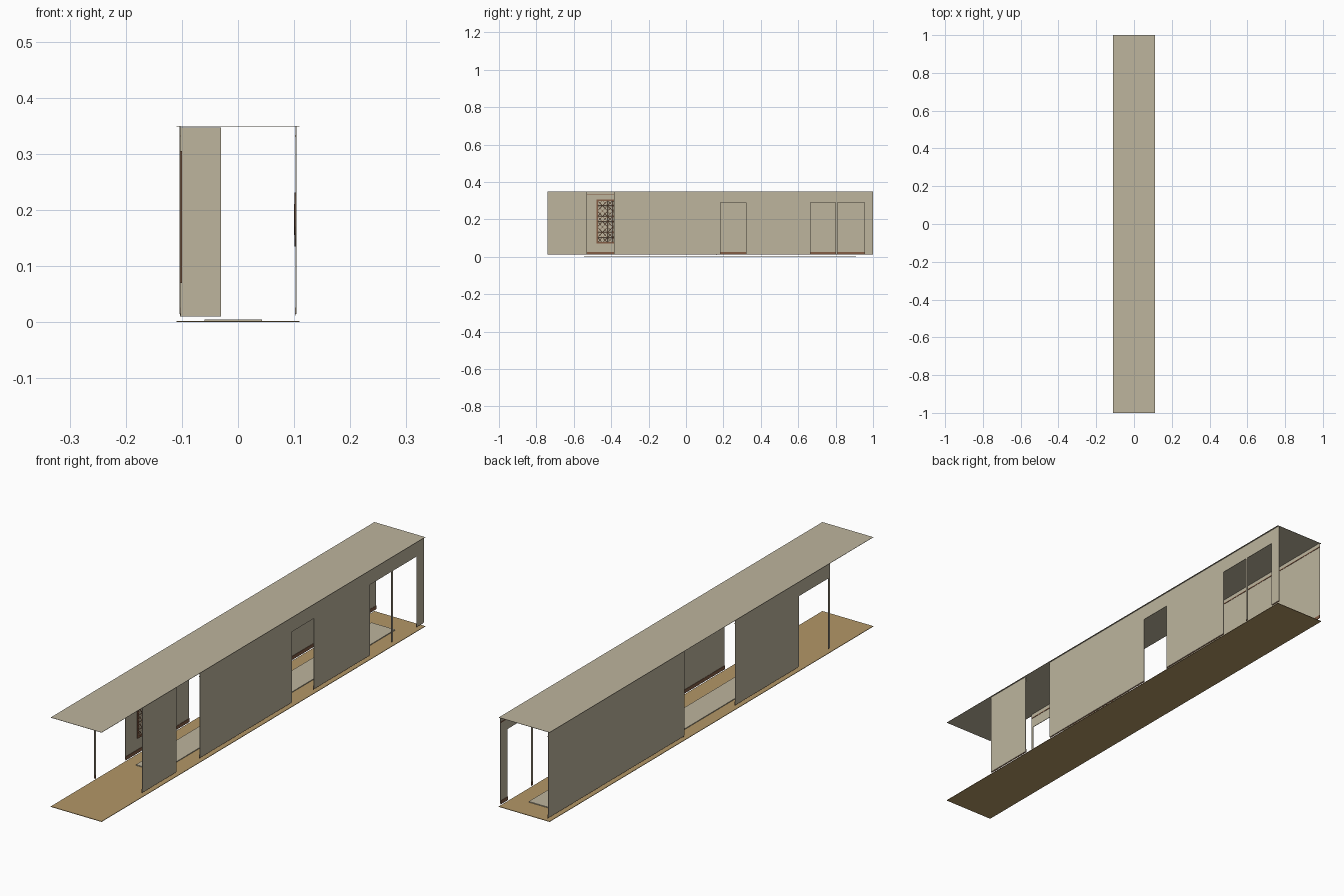
import bpy
import bmesh
import math

cube = bpy.data.objects.get("Cube")
if cube:
    bpy.data.objects.remove(cube, do_unlink=True)


def material(name, color):
    mat = bpy.data.materials.new(name)
    mat.use_nodes = True
    mat.diffuse_color = (*color, 1)
    mat.node_tree.nodes["Principled BSDF"].inputs["Base Color"].default_value = (*color, 1)
    return mat


PLASTER = material("plaster_tan", (0.51, 0.46, 0.34))
FLOOR = material("floor_ochre", (0.45, 0.31, 0.135))
WOOD = material("dark_wood", (0.23, 0.11, 0.06))


def finish(name, bm, mat):
    mesh = bpy.data.meshes.new(name)
    bm.to_mesh(mesh)
    bm.free()
    mesh.materials.append(mat)
    obj = bpy.data.objects.new(name, mesh)
    bpy.context.collection.objects.link(obj)
    return obj


def add_box(bm, xs, ys, zs):
    verts = bmesh.ops.create_cube(bm, size=1)["verts"]
    for v in verts:
        for axis, (low, high) in enumerate((xs, ys, zs)):
            v.co[axis] = low + (v.co[axis] + 0.5) * (high - low)


def boxes(name, mat, parts):
    bm = bmesh.new()
    for part in parts:
        add_box(bm, *part)
    return finish(name, bm, mat)


# Floor, carpet runner and ceiling
boxes("floor", FLOOR, [((-0.11, 0.11), (-1, 1), (0, 0.002))])
boxes("carpet_runner", PLASTER, [((-0.06, 0.043), (-0.545, 0.91), (0.002, 0.005))])
boxes("ceiling", PLASTER, [((-0.11, 0.11), (-1, 1), (0.349, 0.35))])

BASE, TOP, DOOR_TOP = 0.015, 0.349, 0.29


def side_wall(name, side, piers, headers):
    """Long wall of full-height piers and door headers, trimmed inside."""
    def span(a, b):
        return tuple(sorted((side * a, side * b)))

    outer, inner = span(0.1025, 0.1045), span(0.1012, 0.1025)
    boxes(name, PLASTER,
          [(outer, run, (BASE, TOP)) for run in piers]
          + [(outer, run, (DOOR_TOP, TOP)) for run in headers])
    boxes(name + "_skirting", WOOD, [(inner, run, (0.012, 0.026)) for run in piers])
    boxes(name + "_crown_strip", WOOD,
          [(inner, run, (0.330, 0.334)) for run in piers + headers])


side_wall("left_wall", 1,
          [(-0.74, -0.53), (-0.385, 0.185), (0.32, 0.665), (0.80, 0.81), (0.955, 1)],
          [(0.185, 0.32), (0.665, 0.80), (0.81, 0.955)])
side_wall("right_wall", -1,
          [(-0.74, -0.732), (-0.55, -0.155), (0.16, 1)],
          [(-0.732, -0.55)])

# Short partition beside the wide side opening
boxes("partition", PLASTER, [((-0.103, -0.03), (0.16, 0.162), (0.01, 0.347))])

# Carved lattice screen with its frame on the right wall
Y0, Y1, Z0, Z1, RIM = -0.478, -0.25, 0.07, 0.305, 0.008
face = (-0.1025, -0.0995)
boxes("lattice_frame", WOOD, [
    (face, (Y0, Y0 + RIM), (Z0, Z1)),
    (face, (Y1 - RIM, Y1), (Z0, Z1)),
    (face, (Y0, Y1), (Z0, Z0 + RIM)),
    (face, (Y0, Y1), (Z1 - RIM, Z1)),
])
bm = bmesh.new()
bmesh.ops.create_grid(bm, x_segments=8, y_segments=8, size=0.5)
bmesh.ops.poke(bm, faces=bm.faces[:])
for v in bm.verts:
    v.co.x *= Z1 - Z0 - RIM
    v.co.y *= Y1 - Y0 - RIM
lattice = finish("lattice_screen", bm, WOOD)
wire = lattice.modifiers.new("bars", "WIREFRAME")
wire.thickness = 0.005
wire.offset = 0
wire.use_even_offset = False
lattice.rotation_euler.y = math.pi / 2
lattice.scale.z = 0.3
lattice.location = (-0.101, (Y0 + Y1) / 2, (Z0 + Z1) / 2)

# Round wall plaque facing the wide side opening
bm = bmesh.new()
for radius, depth in ((0.048, 0.002), (0.028, 0.004)):
    ring = bmesh.ops.create_cone(bm, cap_ends=True, segments=24, radius1=radius,
                                 radius2=radius, depth=depth)
plaque = finish("wall_plaque", bm, WOOD)
plaque.rotation_euler.y = math.pi / 2
plaque.location = (0.1015, 0, 0.183)
